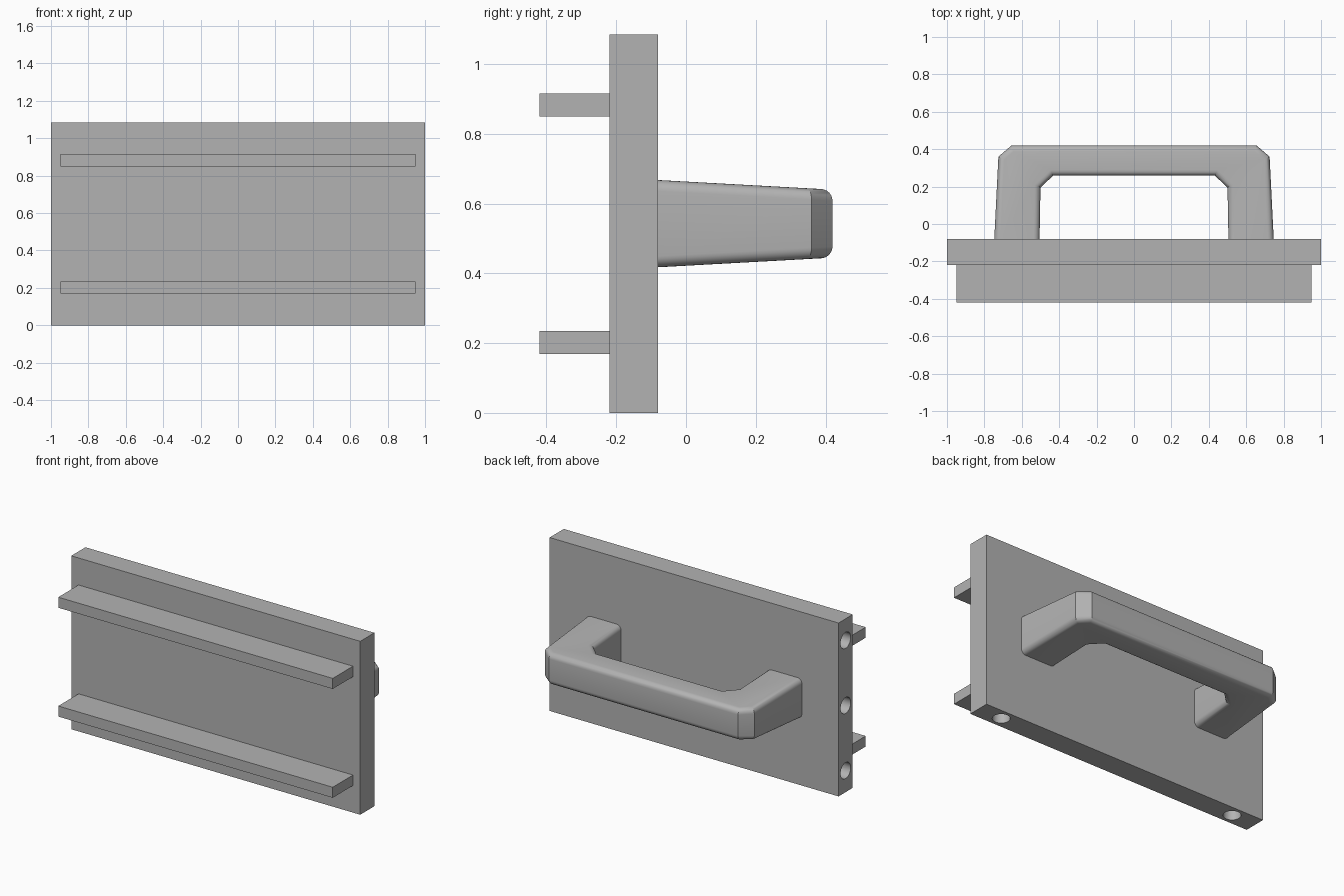
import bpy, bmesh, math
from mathutils import Vector

cube = bpy.data.objects.get("Cube")
if cube:
    bpy.data.objects.remove(cube, do_unlink=True)

grey = bpy.data.materials.new("plain_grey")
grey.use_nodes = True
COLOUR = (0.45, 0.45, 0.45, 1)
grey.diffuse_color = COLOUR
grey.node_tree.nodes["Principled BSDF"].inputs["Base Color"].default_value = COLOUR

W, H = 1.0, 1.085               # plate half width, height
FRONT, BACK = -0.22, -0.08      # plate faces
MID_Y, MID_Z = (FRONT + BACK) / 2, H / 2


def make_object(name, bm):
    bmesh.ops.recalc_face_normals(bm, faces=bm.faces)
    mesh = bpy.data.meshes.new(name)
    bm.to_mesh(mesh)
    bm.free()
    mesh.materials.append(grey)
    obj = bpy.data.objects.new(name, mesh)
    bpy.context.collection.objects.link(obj)
    return obj


def box(name, lo, hi):
    bm = bmesh.new()
    bmesh.ops.create_cube(bm, size=1)
    lo, hi = Vector(lo), Vector(hi)
    for v in bm.verts:
        v.co = (lo + hi) / 2 + v.co * (hi - lo)
    return make_object(name, bm)


def smooth(obj, angle):
    bpy.ops.object.select_all(action='DESELECT')
    obj.select_set(True)
    bpy.context.view_layer.objects.active = obj
    bpy.ops.object.shade_smooth_by_angle(angle=math.radians(angle))


def drill(obj, mouth, inward, depth, radius=0.05, over=0.03):
    """Cut a blind hole with a conical drill tip."""
    bm = bmesh.new()
    bmesh.ops.create_cone(bm, cap_ends=True, segments=48, radius1=radius,
                          radius2=radius, depth=depth + over)
    bm.normal_update()
    end = [f for f in bm.faces if f.normal.z > 0.9]
    bmesh.ops.poke(bm, faces=end, offset=radius * 0.6)
    inward = Vector(inward)
    turn = Vector((0, 0, 1)).rotation_difference(inward).to_matrix()
    for v in bm.verts:
        v.co = Vector(mouth) + inward * (depth - over) / 2 + turn @ v.co
    cutter = make_object("drill_cutter", bm)
    cutter.hide_render = True
    mod = obj.modifiers.new("hole", 'BOOLEAN')
    mod.operation, mod.solver, mod.object = 'DIFFERENCE', 'EXACT', cutter
    bpy.ops.object.select_all(action='DESELECT')
    bpy.context.view_layer.objects.active = obj
    obj.select_set(True)
    bpy.ops.object.modifier_apply(modifier=mod.name)
    bpy.data.objects.remove(cutter, do_unlink=True)


# Plate with drilled edges: three holes per side, two each on top and bottom
plate = box("plate", (-W, FRONT, 0), (W, BACK, H))
HOLE_X, HOLE_Z = 0.835, 0.135
for s in (-1, 1):
    for z in (HOLE_Z, MID_Z, H - HOLE_Z):
        drill(plate, (s * W, MID_Y, z), (-s, 0, 0), W - HOLE_X)
    drill(plate, (s * HOLE_X, MID_Y, H), (0, 0, -1), HOLE_Z)
    drill(plate, (s * HOLE_X, MID_Y, 0), (0, 0, 1), HOLE_Z)
smooth(plate, 25)

# Two long rails on the front
for name, z in (("lower_rail", 0.202), ("upper_rail", H - 0.202)):
    box(name, (-0.95, -0.42, z - 0.033), (0.95, FRONT, z + 0.033))

# Handle: outline extruded in z, tapering away from the plate
half = [(0.505, BACK), (0.5, 0.195), (0.433, 0.258)]
outer = [(0.655, 0.42), (0.725, 0.36), (0.747, BACK)]
right = outer[::-1]
outline = right + [(-x, y) for x, y in outer]
outline += [(-x, y) for x, y in half] + half[::-1]

bm = bmesh.new()
rings = []
for s in (-1, 1):
    rings.append([bm.verts.new((x, y, MID_Z + s * (0.125 - 0.055 * (y - BACK))))
                  for x, y in outline])
    bm.faces.new(rings[-1])
n = len(outline)
for i in range(n):
    j = (i + 1) % n
    bm.faces.new((rings[0][i], rings[0][j], rings[1][j], rings[1][i]))
bmesh.ops.recalc_face_normals(bm, faces=bm.faces)
# Round the long rims, leaving the feet flat against the plate
rims = [e for e in bm.edges
        if (e.verts[0].co.z - MID_Z) * (e.verts[1].co.z - MID_Z) > 0
        and max(v.co.y for v in e.verts) > BACK + 0.01]
bmesh.ops.bevel(bm, geom=rims, offset=0.032, offset_type='OFFSET',
                segments=6, profile=0.5, affect='EDGES', clamp_overlap=True)
handle = make_object("handle", bm)
smooth(handle, 25)
